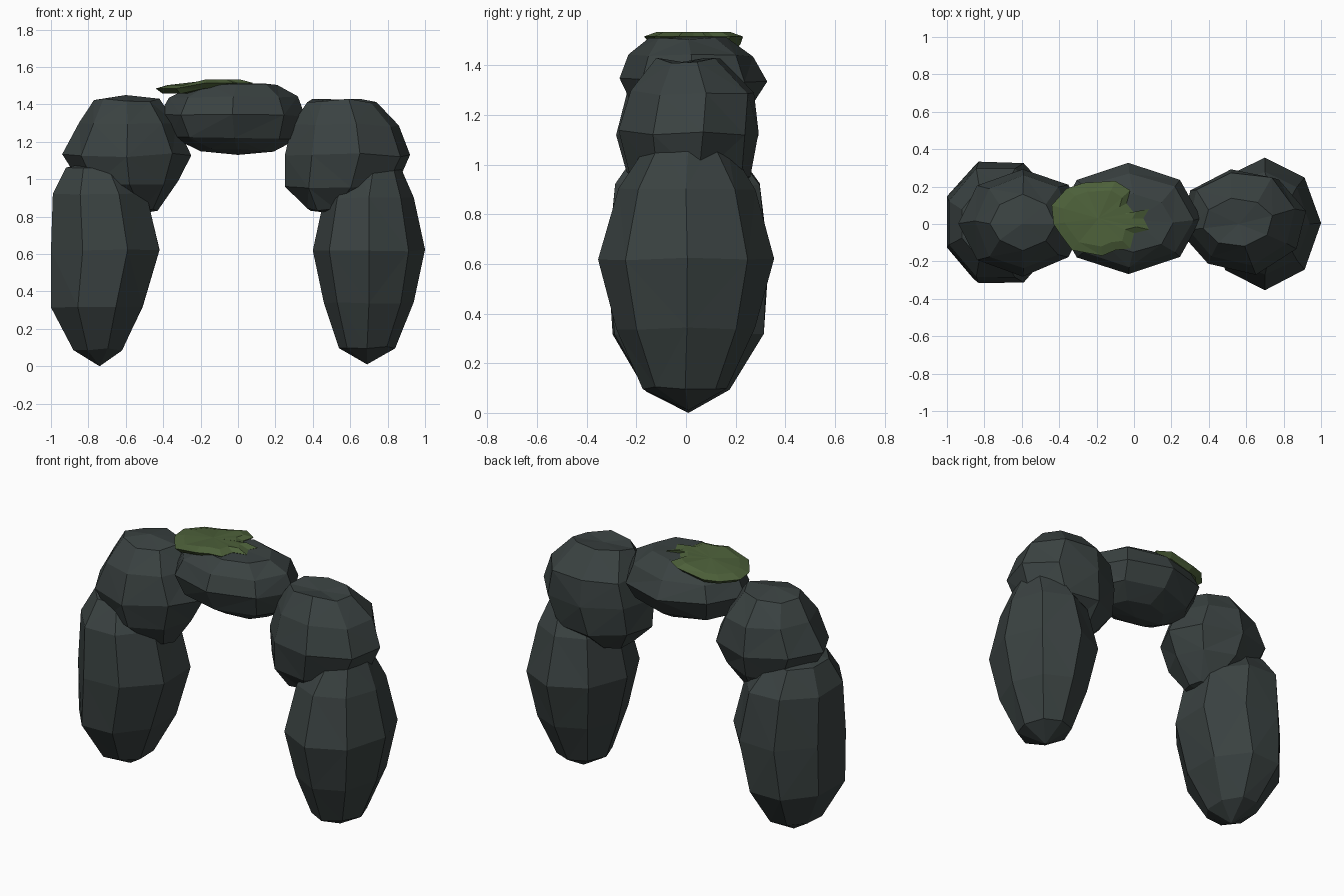
import bpy, bmesh, math, random

random.seed(4)
cube = bpy.data.objects.get("Cube")
if cube:
    bpy.data.objects.remove(cube, do_unlink=True)


def material(name, rgb):
    mat = bpy.data.materials.new(name)
    mat.use_nodes = True
    mat.diffuse_color = (*rgb, 1)
    mat.node_tree.nodes["Principled BSDF"].inputs["Base Color"].default_value = (*rgb, 1)
    return mat


STONE = material("dark stone", (0.042, 0.054, 0.053))
MOSS = material("moss green", (0.074, 0.118, 0.042))


def loft(name, loops, bottom, top, mat):
    """Skin a stack of vertex loops and close both ends with a point."""
    bm = bmesh.new()
    rows = [[bm.verts.new(p) for p in loop] for loop in loops]
    low, high = bm.verts.new(bottom), bm.verts.new(top)
    n = len(rows[0])
    for i in range(n):
        j = (i + 1) % n
        bm.faces.new((low, rows[0][j], rows[0][i]))
        bm.faces.new((high, rows[-1][i], rows[-1][j]))
        for a, b in zip(rows, rows[1:]):
            bm.faces.new((a[i], a[j], b[j], b[i]))
    bmesh.ops.triangulate(bm, faces=[f for f in bm.faces if len(f.verts) == 4])
    bmesh.ops.recalc_face_normals(bm, faces=bm.faces)
    mesh = bpy.data.meshes.new(name)
    bm.to_mesh(mesh)
    bm.free()
    mesh.materials.append(mat)
    obj = bpy.data.objects.new(name, mesh)
    bpy.context.collection.objects.link(obj)
    return obj


def boulder(name, rings, bottom, top, phase=0.0, rough=0.012):
    """Faceted stone: each ring is (z, x min, x max, y min, y max)."""
    loops = []
    for z, x0, x1, y0, y1 in rings:
        loop = []
        for k in range(8):
            a = (k + phase) * math.tau / 8
            reach = 1 / math.cos(phase * math.tau / 8)
            x = (x0 + x1) / 2 + (x1 - x0) / 2 * math.cos(a) * reach
            y = (y0 + y1) / 2 + (y1 - y0) / 2 * math.sin(a) * reach
            loop.append((x, y + random.uniform(-rough, rough),
                         z + random.uniform(-rough, rough)))
        loops.append(loop)
    return loft(name, loops, bottom, top, STONE)


# Lower stones
boulder("left_leg_stone", [
    (0.10, 0.54, 0.84, -0.17, 0.17),
    (0.34, 0.46, 0.94, -0.28, 0.28),
    (0.62, 0.40, 1.00, -0.35, 0.35),
    (0.90, 0.46, 0.94, -0.27, 0.28),
    (1.09, 0.60, 0.86, -0.15, 0.16)],
    (0.69, 0.01, 0.01), (0.73, 0, 1.13), rough=0.006)

boulder("right_leg_stone", [
    (0.09, -0.88, -0.62, -0.16, 0.17),
    (0.32, -1.00, -0.51, -0.29, 0.31),
    (0.62, -1.00, -0.42, -0.31, 0.33),
    (0.92, -0.99, -0.49, -0.29, 0.30),
    (1.06, -0.92, -0.60, -0.19, 0.19)],
    (-0.74, 0.01, 0.0), (-0.76, 0, 1.10), phase=0.5, rough=0.006)

# Shoulder stones
boulder("left_shoulder_stone", [
    (0.84, 0.37, 0.62, -0.12, 0.12),
    (0.96, 0.25, 0.84, -0.23, 0.25),
    (1.13, 0.25, 0.92, -0.26, 0.29),
    (1.29, 0.29, 0.86, -0.22, 0.28),
    (1.42, 0.37, 0.74, -0.12, 0.14)],
    (0.48, 0, 0.82), (0.56, 0, 1.41), phase=0.25)

boulder("right_shoulder_stone", [
    (0.83, -0.60, -0.43, -0.10, 0.10),
    (0.98, -0.84, -0.32, -0.23, 0.24),
    (1.13, -0.94, -0.25, -0.27, 0.29),
    (1.29, -0.85, -0.33, -0.24, 0.26),
    (1.42, -0.77, -0.42, -0.14, 0.15)],
    (-0.50, 0, 0.82), (-0.60, 0, 1.45))

# Capstone bridging the arch
boulder("capstone", [
    (1.155, -0.20, 0.19, -0.12, 0.14),
    (1.22, -0.36, 0.32, -0.21, 0.25),
    (1.34, -0.42, 0.36, -0.27, 0.33),
    (1.44, -0.37, 0.32, -0.23, 0.27),
    (1.505, -0.22, 0.21, -0.15, 0.17)],
    (0, 0.01, 1.13), (0, 0.02, 1.515), rough=0.008)

# Ragged moss patch draped over one end of the capstone
outline = [(-0.44, 0.10), (-0.43, 0.0), (-0.39, -0.06), (-0.33, -0.14),
           (-0.17, -0.17), (-0.10, -0.14), (-0.02, -0.13), (0.0, -0.05),
           (0.08, -0.03), (0.05, 0.03), (0.08, 0.08), (0.0, 0.06),
           (-0.04, 0.11), (-0.02, 0.18), (-0.10, 0.23), (-0.27, 0.22),
           (-0.36, 0.19)]
cx, cy = -0.19, 0.03


def moss_loop(scale, lift):
    return [(cx + (x - cx) * scale, cy + (y - cy) * scale,
             (1.515 if x > -0.2 else 1.485) + lift) for x, y in outline]


loft("moss_patch", [moss_loop(0.85, -0.028), moss_loop(1.0, 0.0), moss_loop(0.75, 0.018)],
     (cx, cy, 1.46), (cx, cy, 1.525), MOSS)
